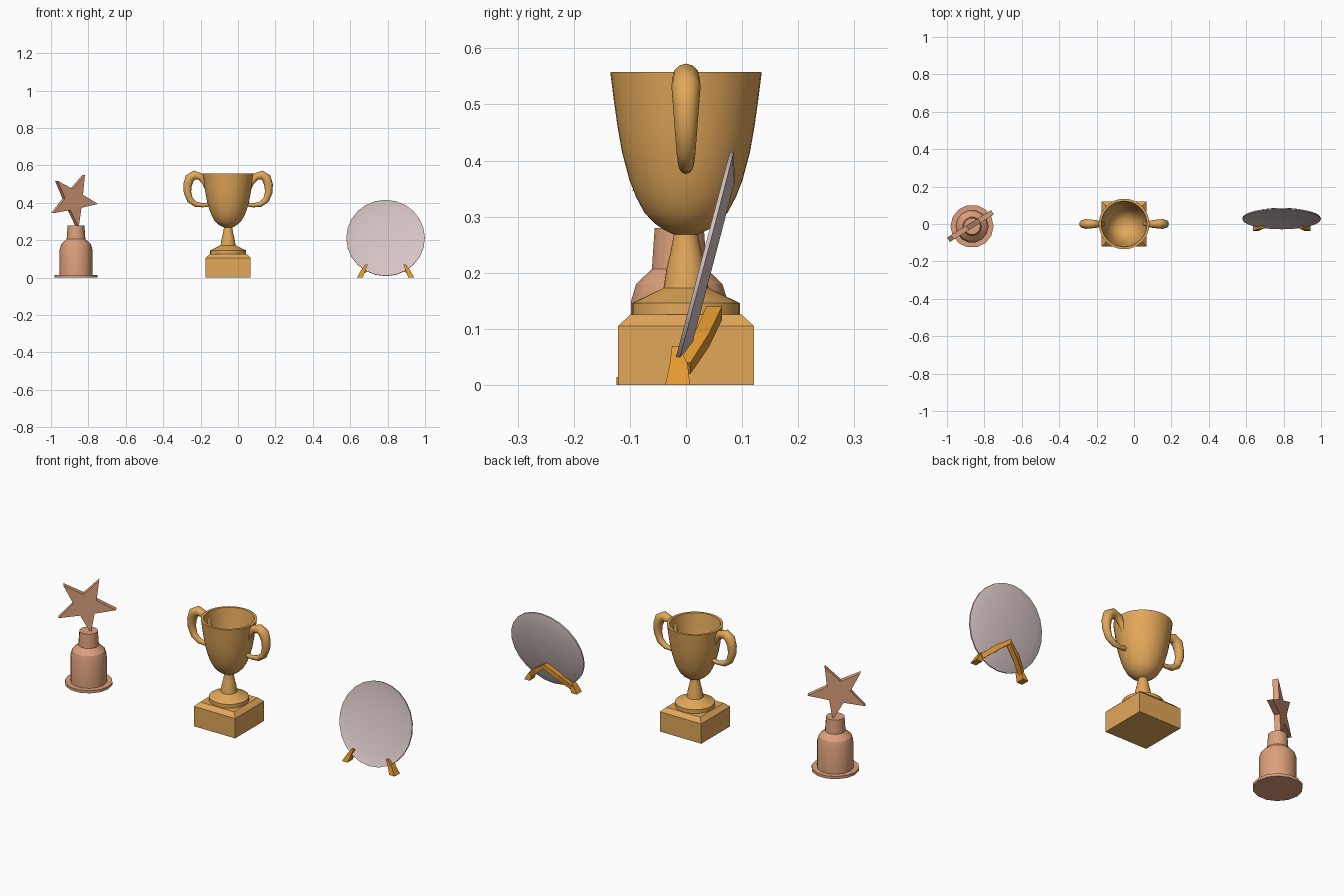
import bpy, bmesh, math
from mathutils import Vector, Matrix

if "Cube" in bpy.data.objects:
    bpy.data.objects.remove(bpy.data.objects["Cube"])


def material(name, rgb):
    m = bpy.data.materials.new(name)
    m.diffuse_color = (*rgb, 1)
    m.use_nodes = True
    m.node_tree.nodes["Principled BSDF"].inputs["Base Color"].default_value = m.diffuse_color
    return m


GOLD = material("gold", (0.76, 0.39, 0.10))
BRONZE = material("bronze", (0.72, 0.35, 0.20))
SILVER = material("pale_silver", (0.68, 0.57, 0.56))
AMBER = material("amber_stand", (0.78, 0.32, 0.03))


def finish(name, bm, mat, matrix=Matrix(), smooth=30):
    bmesh.ops.remove_doubles(bm, verts=bm.verts, dist=1e-5)
    bmesh.ops.recalc_face_normals(bm, faces=bm.faces)
    me = bpy.data.meshes.new(name)
    bm.to_mesh(me)
    bm.free()
    me.materials.append(mat)
    ob = bpy.data.objects.new(name, me)
    bpy.context.collection.objects.link(ob)
    ob.matrix_world = matrix
    if smooth:
        bpy.ops.object.select_all(action='DESELECT')
        bpy.context.view_layer.objects.active = ob
        ob.select_set(True)
        bpy.ops.object.shade_smooth_by_angle(angle=math.radians(smooth))
    return ob


def skin(bm, rings):
    """Bridge a list of closed point rings and cap both ends."""
    rows = [[bm.verts.new(p) for p in ring] for ring in rings]
    n = len(rows[0])
    for a, b in zip(rows, rows[1:]):
        for i in range(n):
            j = (i + 1) % n
            bm.faces.new((a[i], a[j], b[j], b[i]))
    bm.faces.new(rows[0])
    bm.faces.new(rows[-1])


def lathe(name, profile, seg, mat, matrix, turn=0.0, smooth=30):
    bm = bmesh.new()
    skin(bm, [[(r * math.cos(turn + math.tau * i / seg), r * math.sin(turn + math.tau * i / seg), z)
               for i in range(seg)] for r, z in profile])
    return finish(name, bm, mat, matrix, smooth)


# --- Cup trophy ---
cup = Matrix.Translation((-0.053, 0, 0))
q = math.sqrt(2)
lathe("cup_plinth", [(0.121 * q, 0), (0.121 * q, 0.105), (0.099 * q, 0.126)], 4, GOLD, cup, math.pi / 4, 0)
lathe("cup_foot", [(0.096, 0.12), (0.096, 0.146), (0.04, 0.173), (0.035, 0.206),
                   (0.028, 0.235), (0.021, 0.272), (0.021, 0.285)], 32, GOLD, cup)
lathe("cup_bowl", [(0.022, 0.268), (0.04, 0.277), (0.056, 0.288), (0.074, 0.307), (0.089, 0.335), (0.101, 0.366),
                   (0.114, 0.415), (0.122, 0.46), (0.129, 0.51), (0.135, 0.558), (0.122, 0.558), (0.115, 0.5),
                   (0.106, 0.43), (0.09, 0.365), (0.065, 0.315), (0.035, 0.295), (0.01, 0.29)], 40, GOLD, cup)


def handle(side):
    # control points: offset from cup axis, height, tube radius
    ctrl = [(0.112, 0.475, 0.012), (0.125, 0.51, 0.015), (0.148, 0.54, 0.020), (0.18, 0.549, 0.024),
            (0.205, 0.532, 0.026), (0.217, 0.495, 0.023), (0.217, 0.455, 0.020), (0.203, 0.415, 0.017),
            (0.172, 0.392, 0.014), (0.135, 0.387, 0.011), (0.098, 0.392, 0.011)]
    rings = []
    for i, (x, z, r) in enumerate(ctrl):
        a, b = ctrl[max(i - 1, 0)], ctrl[min(i + 1, len(ctrl) - 1)]
        t = Vector((b[0] - a[0], 0, b[1] - a[1])).normalized()
        n = Vector((-t.z, 0, t.x))
        rings.append([((x + n.x * r * math.cos(k)) * side, r * math.sin(k), z + n.z * r * math.cos(k))
                      for k in (math.tau * j / 12 for j in range(12))])
    bm = bmesh.new()
    skin(bm, rings)
    finish("cup_handle_" + ("right" if side > 0 else "left"), bm, GOLD, cup, 50)


for s in (-1, 1):
    handle(s)

# --- Star trophy ---
lathe("star_base", [(0.115, 0), (0.115, 0.014), (0.088, 0.014), (0.088, 0.15), (0.079, 0.18),
                    (0.05, 0.207), (0.045, 0.28)], 14, BRONZE, Matrix.Translation((-0.866, -0.012, 0)))
bm = bmesh.new()
outline = []
for k in range(10):
    a = math.radians(-8 + 36 * k)
    r = 0.148 if k % 2 == 0 else 0.06
    outline.append((r * math.cos(a), r * math.sin(a)))
skin(bm, [[(u, y, v) for u, v in outline] for y in (-0.014, 0.014)])
finish("star", bm, BRONZE, Matrix.Translation((-0.881, -0.015, 0.415)) @ Matrix.Rotation(math.radians(32), 4, 'Z'), 0)

# --- Plate leaning on its stand ---
lathe("plate", [(0.01, -0.022), (0.16, -0.022), (0.21, -0.007), (0.21, 0), (0.16, -0.012), (0.01, -0.012)],
      24, SILVER, Matrix.Translation((0.789, 0.025, 0.213)) @ Matrix.Rotation(math.radians(75.3), 4, 'X'))


def bar(bm, points, side):
    """Rectangular bar; each point is x, y, z, half width along x, half depth along y, half height."""
    skin(bm, [[(side * (x + sx * w), y + sy * d, z + sx * h) for sx, sy in ((-1, -1), (1, -1), (1, 1), (-1, 1))]
              for x, y, z, w, d, h in points])


for s in (-1, 1):
    bm = bmesh.new()
    # front foot and prong
    bar(bm, [(0.138, -0.015, 0, 0.016, 0.022, 0), (0.12, -0.013, 0.038, 0.012, 0.016, 0),
             (0.102, -0.019, 0.07, 0.007, 0.006, 0)], s)
    # rear arm rising to the joint
    bar(bm, [(0.122, -0.004, 0.03, 0.006, 0.012, 0.01), (0.065, 0.028, 0.08, 0.006, 0.013, 0.012),
             (0, 0.05, 0.128, 0.0, 0.014, 0.012)], s)
    finish("stand_leg_" + ("right" if s > 0 else "left"), bm, AMBER, Matrix.Translation((0.789, 0, 0)), 0)
